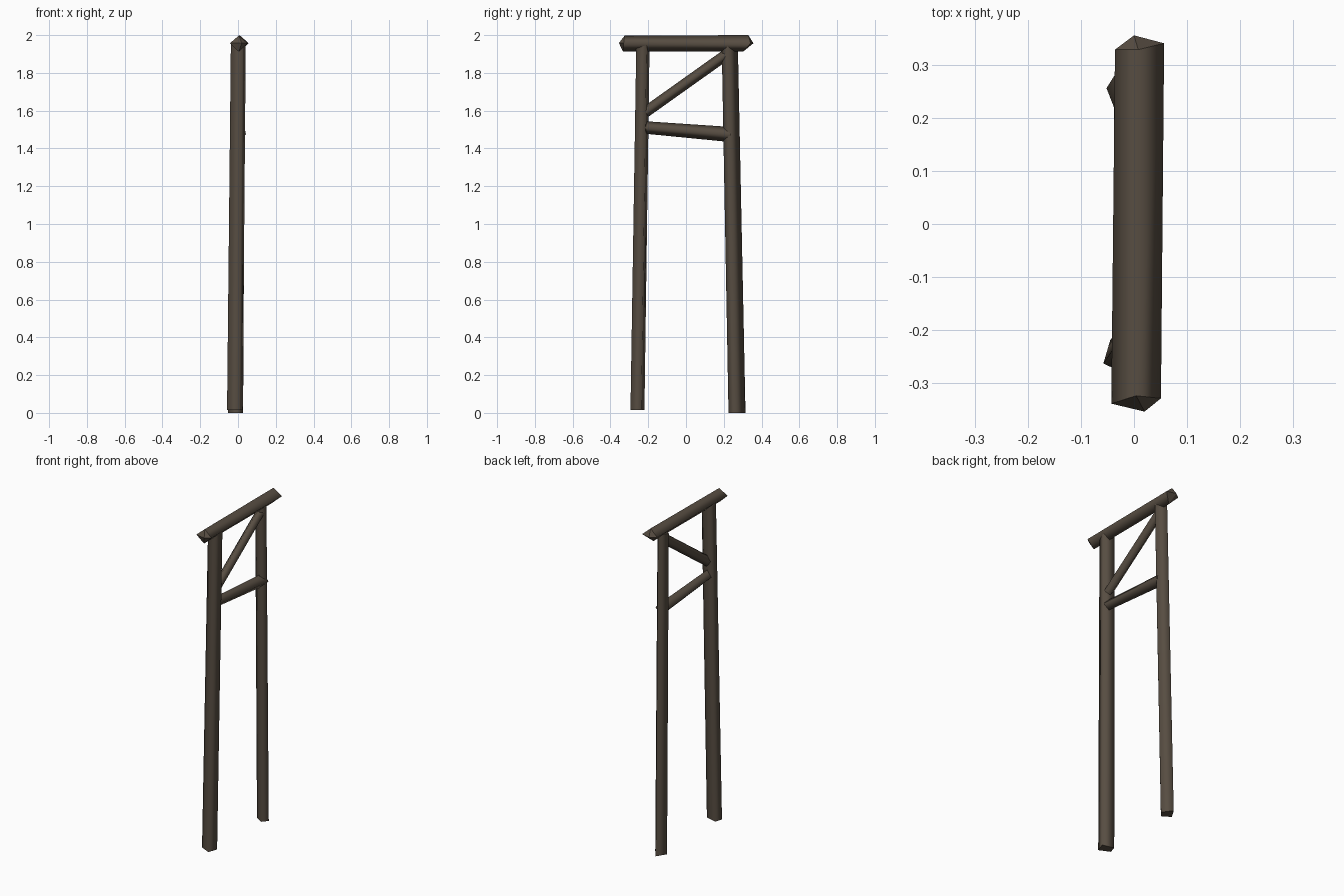
import bpy, bmesh
from mathutils import Vector

if "Cube" in bpy.data.objects:
    bpy.data.objects.remove(bpy.data.objects["Cube"])

wood = bpy.data.materials.new("dark weathered wood")
wood.diffuse_color = (0.095, 0.074, 0.054, 1)
wood.use_nodes = True
wood.node_tree.nodes["Principled BSDF"].inputs["Base Color"].default_value = wood.diffuse_color


def timber(name, ring_a, ring_b, apex_a=None, apex_b=None):
    """Four-sided log between two rings, with flat or pointed ends."""
    bm = bmesh.new()
    a = [bm.verts.new(p) for p in ring_a]
    b = [bm.verts.new(p) for p in ring_b]
    n = len(a)
    for i in range(n):
        j = (i + 1) % n
        bm.faces.new((a[i], a[j], b[j], b[i])).smooth = True
    for ring, apex in ((a, apex_a), (b, apex_b)):
        if apex:
            tip = bm.verts.new(apex)
            for i in range(n):
                bm.faces.new((ring[i], ring[(i + 1) % n], tip))
        else:
            bm.faces.new(ring)
    bmesh.ops.recalc_face_normals(bm, faces=bm.faces)
    mesh = bpy.data.meshes.new(name)
    bm.to_mesh(mesh)
    bm.free()
    mesh.materials.append(wood)
    obj = bpy.data.objects.new(name, mesh)
    bpy.context.collection.objects.link(obj)
    return obj


def flat_ring(center, section):
    """Horizontal ring for the upright posts."""
    return [Vector(center) + Vector((x, y, 0)) for x, y in section]


def diamond(center, axis, r):
    """Diamond ring across a log lying in the y-z plane."""
    side = Vector((1, 0, 0))
    up = side.cross(axis).normalized()
    return [Vector(center) + d * r for d in (side, up, -side, -up)]


def brace(name, a, b, ra, rb):
    axis = Vector(b) - Vector(a)
    timber(name, diamond(a, axis, ra), diamond(b, axis, rb))


# Leaning posts, roughly hewn four-sided sections
front = [(-.042, -.007), (-.029, .037), (.041, .02), (.022, -.037)]
back = [(-.0415, -.011), (-.0055, .047), (.0375, -.01), (.0095, -.043)]
timber("front_post", flat_ring((-.016, -.257, .015), front),
       flat_ring((.002, -.228, 1.95), [(x * .95, y * .95) for x, y in front]))
timber("back_post", flat_ring((-.0105, .268, 0), back),
       flat_ring((.002, .23, 1.94), [(x * .95, y * .95) for x, y in back]))

# Top beam with chipped, pointed ends
timber("top_beam",
       [(-.043, -.34, 1.957), (.004, -.325, 1.997), (.051, -.33, 1.957), (.004, -.333, 1.912)],
       [(-.036, .33, 1.957), (.008, .33, 2.0), (.057, .342, 1.957), (.008, .302, 1.912)],
       (.02, -.355, 1.958), (.0, .357, 1.957))

# Cross brace and diagonal brace between the posts
brace("cross_brace", (.002, -.215, 1.511), (.002, .235, 1.474), .033, .040)
brace("diagonal_brace", (.002, -.215, 1.592), (.002, .225, 1.905), .029, .029)
